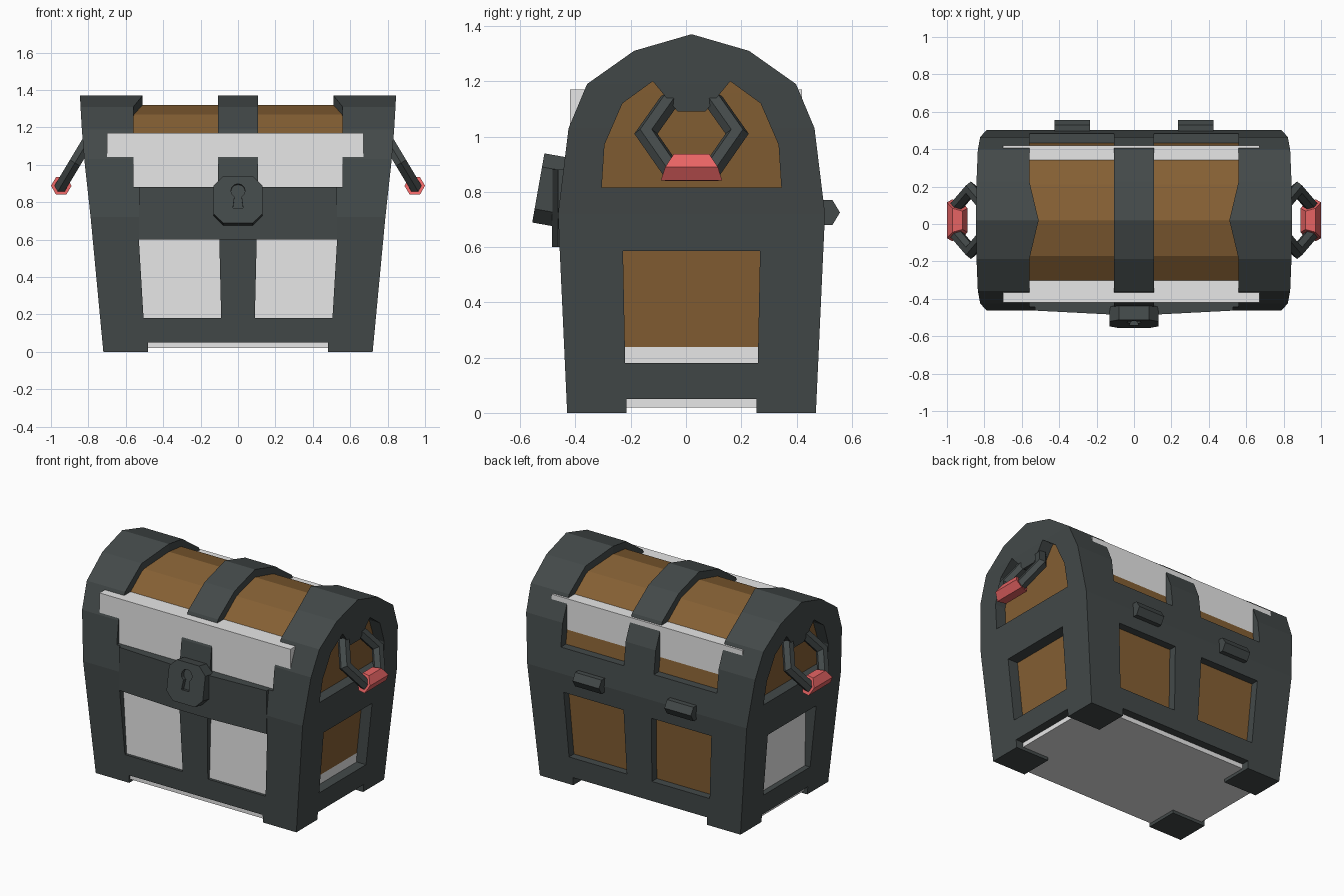
import bpy, bmesh, math
from mathutils import Vector

if "Cube" in bpy.data.objects:
    bpy.data.objects.remove(bpy.data.objects["Cube"])

CY = 0.02  # chest body centre line in y


def mat(name, rgb):
    m = bpy.data.materials.new(name)
    m.diffuse_color = (*rgb, 1)
    m.use_nodes = True
    m.node_tree.nodes["Principled BSDF"].inputs["Base Color"].default_value = m.diffuse_color
    return m


IRON = mat("dark_iron", (0.056, 0.067, 0.067))
WOOD = mat("brown_wood", (0.235, 0.116, 0.034))
PALE = mat("pale_lining", (0.8, 0.8, 0.8))
RED = mat("red_grip", (0.8, 0.127, 0.127))


def finish(bm, name, material):
    bmesh.ops.recalc_face_normals(bm, faces=bm.faces[:])
    me = bpy.data.meshes.new(name)
    bm.to_mesh(me)
    bm.free()
    me.materials.append(material)
    ob = bpy.data.objects.new(name, me)
    bpy.context.collection.objects.link(ob)
    return ob


def bridge(rings, name, material):
    """Closed solid through a list of equal-length point rings."""
    bm = bmesh.new()
    vs = [[bm.verts.new(p) for p in r] for r in rings]
    n = len(rings[0])
    for a, b in zip(vs, vs[1:]):
        for i in range(n):
            bm.faces.new((a[i], a[(i + 1) % n], b[(i + 1) % n], b[i]))
    bm.faces.new(vs[0])
    bm.faces.new(vs[-1])
    return finish(bm, name, material)


def prism(pts, axis, a, b, name="cutter", material=IRON):
    place = {"x": lambda u, v, w: (w, u, v),
             "y": lambda u, v, w: (u, w, v),
             "z": lambda u, v, w: (u, v, w)}[axis]
    return bridge([[place(u, v, w) for u, v in pts] for w in (a, b)], name, material)


def stack(levels, name, material):
    """Loft of rectangles: (z, half depth, half width)."""
    return bridge([[(-x, CY - y, z), (x, CY - y, z), (x, CY + y, z), (-x, CY + y, z)]
                   for z, y, x in levels], name, material)


def cut(ob, cutters):
    for c in cutters:
        m = ob.modifiers.new("cut", "BOOLEAN")
        m.operation = "DIFFERENCE"
        m.solver = "EXACT"
        m.object = c
        bpy.context.view_layer.objects.active = ob
        bpy.ops.object.modifier_apply(modifier=m.name)
        bpy.data.objects.remove(c)


def rect(u0, u1, v0, v1):
    return [(u0, v0), (u1, v0), (u1, v1), (u0, v1)]


# lower iron frame with front, back and side windows and four feet
body = stack([(0, .45, .72), (.72, .483, .788)], "body_frame", IRON)
cutters = [prism([(s * u, v) for u, v in ((.09, .18), (.505, .18), (.53, .60), (.1, .60))],
                 "y", -2, 2) for s in (-1, 1)]
cutters.append(prism([(CY - .24, .18), (CY + .24, .18), (CY + .248, .585), (CY - .248, .585)],
                     "x", -2, 2))
cutters.append(prism(rect(-.48, .48, -1, .05), "y", -2, 2))
cutters.append(prism(rect(CY - .235, CY + .235, -1, .05), "x", -2, 2))
cut(body, cutters)

# arched iron lid frame with end bands, middle strap and end windows
lid = stack([(.72, .483, .788), (1.03, .445, .822), (1.19, .378, .835),
             (1.31, .208, .842), (1.37, .001, .845)], "lid_frame", IRON)
bay = [(.108, -1), (.56, -1), (.56, CY - .21), (.51, CY), (.56, CY + .21), (.56, 1), (.108, 1)]
cutters = [prism([(s * u, v) for u, v in bay], "z", .88, 2) for s in (-1, 1)]
half = [(.325, .815), (.315, .97), (.25, 1.12), (.14, 1.20), (.05, 1.09)]
arch = [(CY + u, v) for u, v in half] + [(CY - u, v) for u, v in reversed(half)]
cutters.append(prism(arch, "x", -2, 2))
cut(lid, cutters)

# slightly pointed rail across the front
prism([(-.53, -.44), (-.53, -.463), (-.12, -.484), (.12, -.484), (.53, -.463), (.53, -.44)],
      "z", .60, .88, "front_rail", IRON)

# wooden core behind the frames
stack([(.06, .402, .653), (.72, .433, .716), (1.0, .396, .745), (1.16, .335, .755),
       (1.27, .19, .76), (1.32, .001, .76)], "wood_core", WOOD)

# pale inner lining box
prism(rect(-.70, .67, -.42, .42), "z", .02, 1.17, "lining_box", PALE)

# tilted lock plate with keyhole
w, h, c = .13, .127, .05
lock = prism([(-w + c, -h), (w - c, -h), (w, -h + c), (w, h - c),
              (w - c, h), (-w + c, h), (-w, h - c), (-w, -h + c)],
             "y", -.04, .04, "lock_plate", IRON)
key = [(.038 * math.cos(math.radians(a)), .048 + .038 * math.sin(math.radians(a)))
       for a in range(-60, 241, 30)]
cut(lock, [prism(key + [(-.027, -.045), (.027, -.045)], "y", -.1, -.015)])
lock.location = (0, -.495, .807)
lock.rotation_euler.x = math.radians(-10)

# back hinges
for s, side in ((-1, "left"), (1, "right")):
    prism([(.48, .68), (.53, .68), (.557, .725), (.53, .77), (.48, .77)], "x",
          s * .33 - .095, s * .33 + .095, "hinge_" + side, IRON)


# swept hexagonal handle bars with mitred corners
def bar(path, normal, r, i0, i1, name, material):
    rings = []
    for i in range(i0, i1 + 1):
        p = path[i]
        t0 = (p - path[max(i - 1, 0)]).normalized()
        t1 = (path[min(i + 1, len(path) - 1)] - p).normalized()
        t = (t0 + t1).normalized()
        side = normal.cross(t) / max(t.dot(t0), t.dot(t1))
        rings.append([p + r * (side * math.cos(k * math.pi / 3) + normal * math.sin(k * math.pi / 3))
                      for k in range(6)])
    return bridge(rings, name, material)


for s, side in ((-1, "left"), (1, "right")):
    half = [(.80, .08, 1.13), (.872, .165, 1.01), (.945, .08, .888)]
    path = [Vector((s * x, CY - y, z)) for x, y, z in half]
    path += [Vector((s * x, CY + y, z)) for x, y, z in reversed(half)]
    normal = Vector((s * .145, 0, -.242)).cross(Vector((0, 1, 0))).normalized()
    bar(path, normal, .036, 0, 5, "handle_ring_" + side, IRON)
    bar(path, normal, .055, 2, 3, "handle_grip_" + side, RED)
